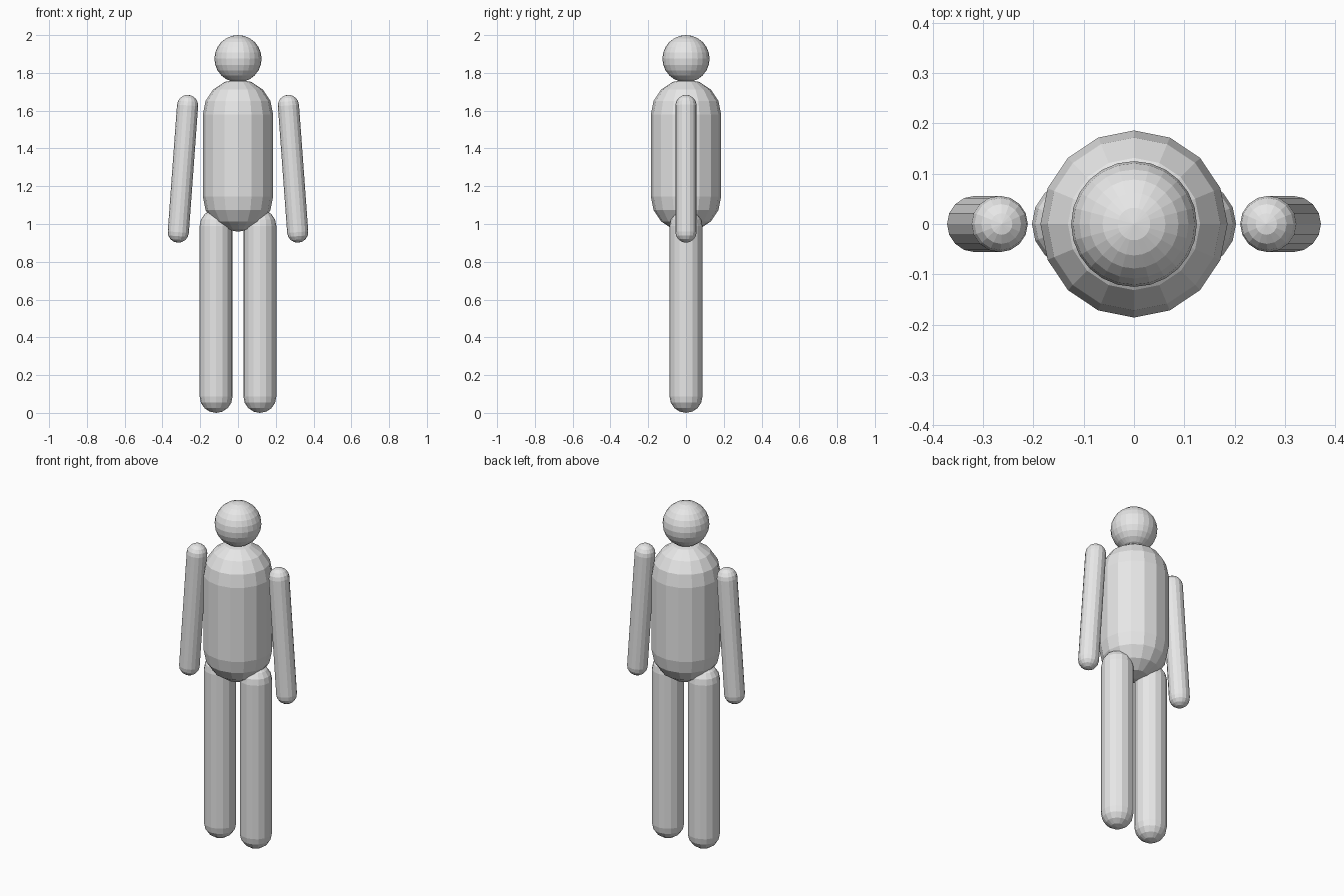
import bpy, bmesh
from math import sin, cos, pi
from mathutils import Vector

cube = bpy.data.objects.get("Cube")
if cube:
    bpy.data.objects.remove(cube)

GREY = (0.8, 0.8, 0.8, 1)
mat = bpy.data.materials.new("light grey")
mat.use_nodes = True
mat.diffuse_color = GREY
mat.node_tree.nodes["Principled BSDF"].inputs["Base Color"].default_value = GREY


def finish(name, bm):
    """Turn a bmesh into a flat-shaded object."""
    bmesh.ops.recalc_face_normals(bm, faces=bm.faces[:])
    mesh = bpy.data.meshes.new(name)
    bm.to_mesh(mesh)
    bm.free()
    mesh.materials.append(mat)
    obj = bpy.data.objects.new(name, mesh)
    bpy.context.collection.objects.link(obj)
    return obj


def capsule(name, low, high, radius, sides=16, steps=4):
    """Round-ended cylinder between the two cap centres."""
    low, high = Vector(low), Vector(high)
    axis = high - low
    bm = bmesh.new()
    rings = []
    for end, sign in ((0, -1), (axis.length, 1)):
        angles = [pi / 2 * i / steps for i in range(steps)]
        for a in (reversed(angles) if sign < 0 else angles):
            rings.append([bm.verts.new((radius * cos(a) * cos(2 * pi * k / sides),
                                        radius * cos(a) * sin(2 * pi * k / sides),
                                        end + sign * radius * sin(a)))
                          for k in range(sides)])
    for a, b in zip(rings, rings[1:]):
        for k in range(sides):
            n = (k + 1) % sides
            bm.faces.new((a[k], a[n], b[n], b[k]))
    # Close both ends with a fan around the pole
    for ring, z in ((rings[0], -radius), (rings[-1], axis.length + radius)):
        pole = bm.verts.new((0, 0, z))
        for k in range(sides):
            bm.faces.new((ring[k], ring[(k + 1) % sides], pole))
    turn = Vector((0, 0, 1)).rotation_difference(axis).to_matrix()
    for v in bm.verts:
        v.co = turn @ v.co + low
    return finish(name, bm)


# Head
bm = bmesh.new()
bmesh.ops.create_uvsphere(bm, u_segments=24, v_segments=12, radius=0.125)
finish("head", bm).location = (0, 0, 1.875)

# Torso
capsule("torso", (0, 0, 1.145), (0, 0, 1.58), 0.186)

# Limbs, mirrored left and right
for side, s in (("left", 1), ("right", -1)):
    capsule(side + "_arm", (s * 0.316, 0, 0.957), (s * 0.267, 0, 1.628), 0.056)
    capsule(side + "_leg", (s * 0.116, 0, 0.087), (s * 0.116, 0, 0.99), 0.087)
